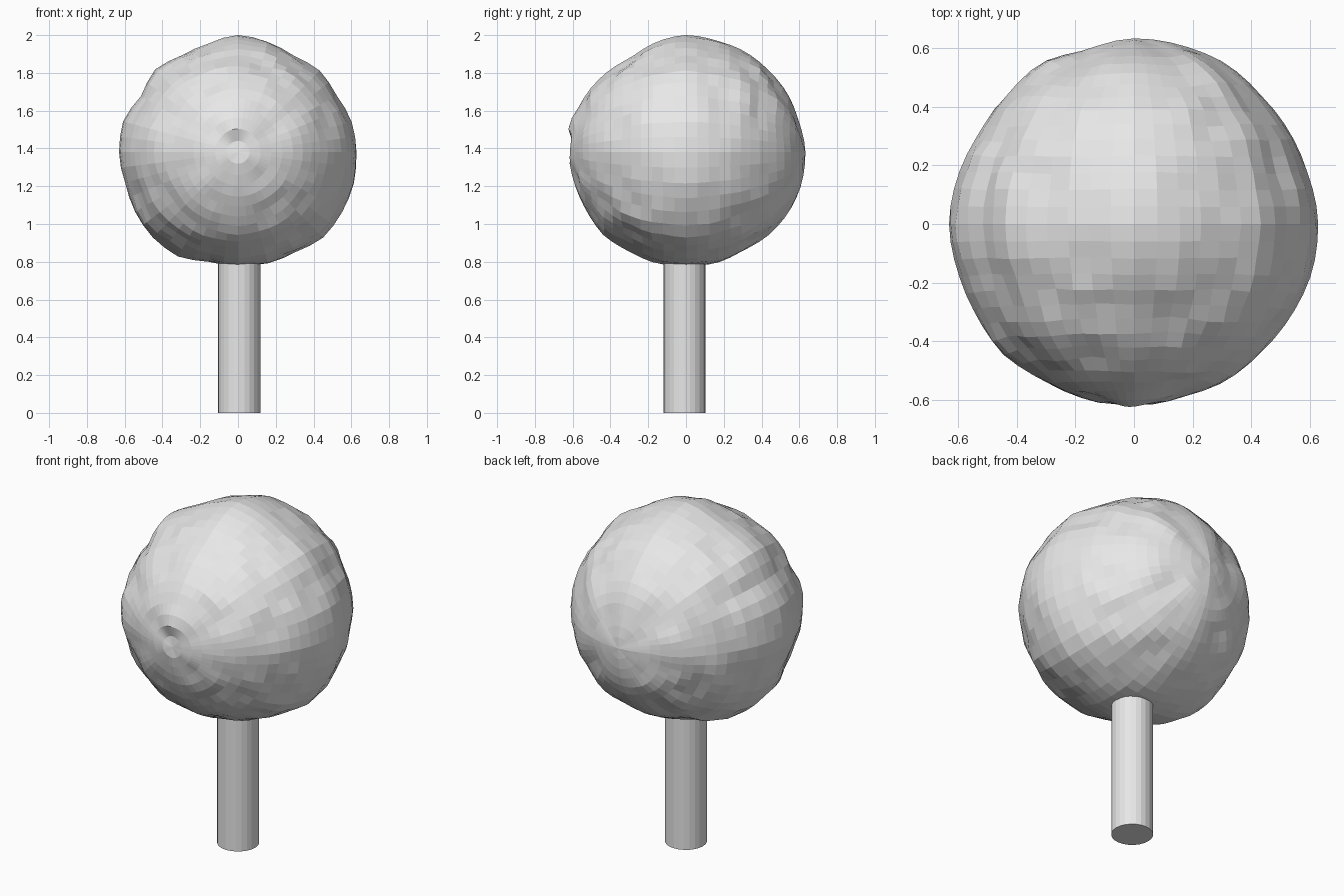
import bpy, bmesh, math
from mathutils import Vector, Matrix, noise

if "Cube" in bpy.data.objects:
    bpy.data.objects.remove(bpy.data.objects["Cube"])

grey = bpy.data.materials.new("light grey")
grey.diffuse_color = (0.8, 0.8, 0.8, 1)
grey.use_nodes = True
grey.node_tree.nodes["Principled BSDF"].inputs["Base Color"].default_value = grey.diffuse_color

# Crown outline radii every 15 degrees, in the three main planes
FRONT = [.62, .62, .60, .61, .587, .60, .62, .59, .59, .62, .59, .63,
         .63, .617, .63, .64, .64, .60, .60, .61, .61, .64, .637, .636]
SIDE = [.63, .615, .62, .615, .617, .61, .62, .60, .575, .594, .61, .617,
        .615, .61, .61, .62, .605, .61, .60, .61, .60, .62, .63, .635]
TOP = [.635, .615, .615, .615, .63, .63, .635, .61, .635, .615, .61, .62,
       .63, .62, .62, .63, .615, .62, .63, .61, .62, .615, .62, .63]


def outline(table, a, b):
    t = (math.atan2(b, a) / (2 * math.pi)) % 1 * 24
    i = int(t)
    f = t - i
    return table[i % 24] * (1 - f) + table[(i + 1) % 24] * f


def crown_radius(d):
    # blend the outlines by closeness to each plane, then add lumps in between
    parts = [(d.y, outline(FRONT, d.x, d.z)),
             (d.x, outline(SIDE, d.y, d.z)),
             (d.z, outline(TOP, d.x, d.y))]
    w = [1 / (n * n + 0.02) for n, _ in parts]
    r = sum(wi * p[1] for wi, p in zip(w, parts)) / sum(w)
    gap = min(1, min(abs(n) for n, _ in parts) * 4)
    r += gap * (0.022 * noise.noise(d * 4.5) - 0.008)
    # brow and dimple around the front pole
    r += 0.02 * math.exp(-(d - Vector((-.03, -.97, .22))).length_squared / 0.012)
    r -= 0.025 * math.exp(-(d - Vector((-.02, -1, .07))).length_squared / 0.008)
    return r


def finish(name, bm):
    me = bpy.data.meshes.new(name)
    bm.to_mesh(me)
    bm.free()
    me.materials.append(grey)
    ob = bpy.data.objects.new(name, me)
    bpy.context.collection.objects.link(ob)
    return ob


# Lumpy crown, poles facing front and back
bm = bmesh.new()
bmesh.ops.create_uvsphere(bm, u_segments=48, v_segments=32, radius=1,
                          matrix=Matrix.Rotation(math.pi / 2, 4, 'X'))
for v in bm.verts:
    d = v.co.normalized()
    v.co = d * crown_radius(d) + Vector((0, 0, 1.38))
finish("crown", bm)

# Trunk
bm = bmesh.new()
bmesh.ops.create_cone(bm, cap_ends=True, segments=24, radius1=0.112, radius2=0.112,
                      depth=0.9, matrix=Matrix.Translation((0.006, -0.008, 0.45)))
finish("trunk", bm)
